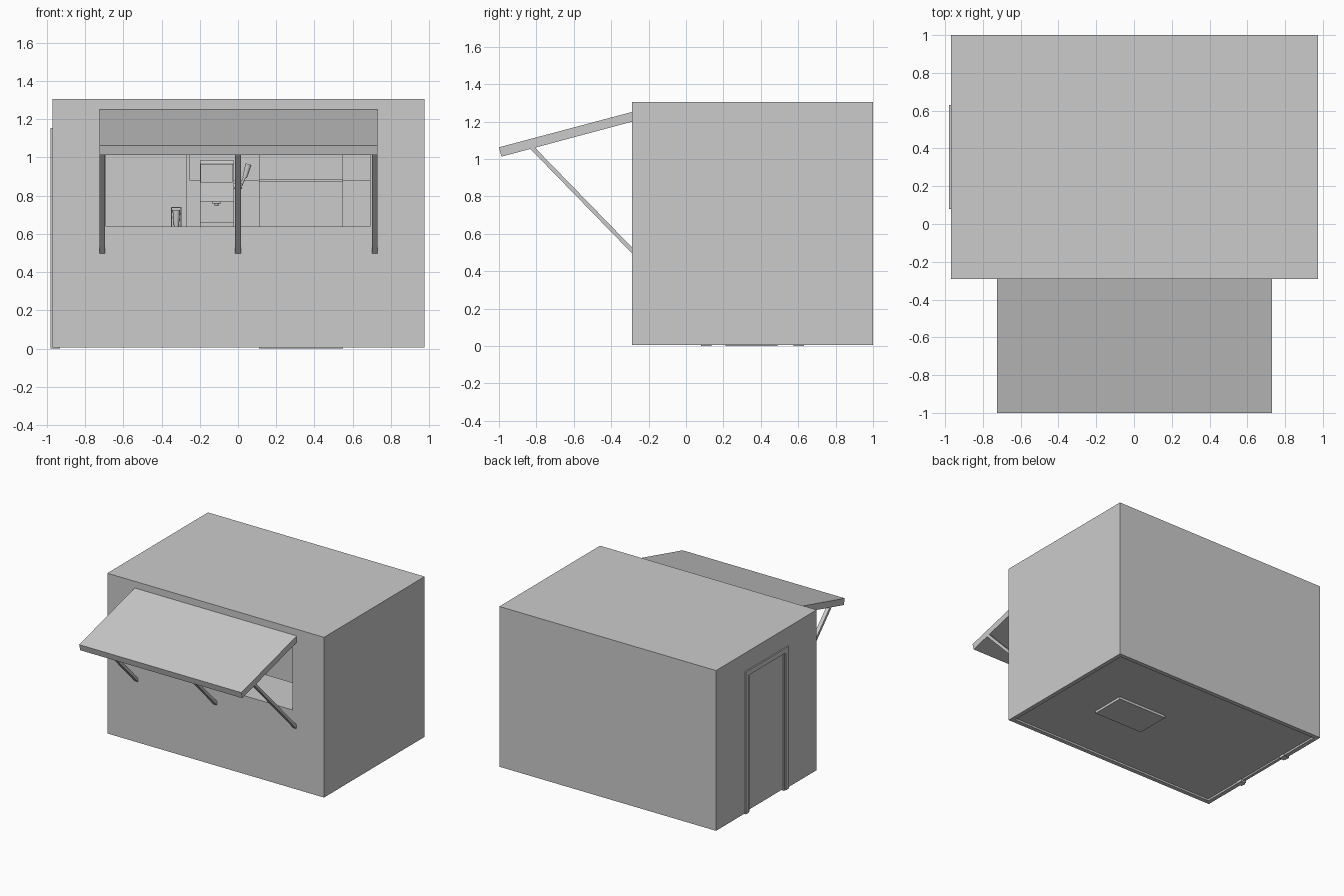
import bpy, bmesh, math
from mathutils import Vector

if "Cube" in bpy.data.objects:
    bpy.data.objects.remove(bpy.data.objects["Cube"])


def finish(name, bm):
    bmesh.ops.recalc_face_normals(bm, faces=bm.faces)
    me = bpy.data.meshes.new(name)
    bm.to_mesh(me)
    bm.free()
    ob = bpy.data.objects.new(name, me)
    bpy.context.collection.objects.link(ob)
    return ob


def box(name, x, y, z):
    """Box from (min, max) pairs."""
    bm = bmesh.new()
    bmesh.ops.create_cube(bm, size=1)
    for v in bm.verts:
        v.co = [r[0] if c < 0 else r[1] for r, c in zip((x, y, z), v.co)]
    return finish(name, bm)


def prism(name, profile, x0, x1):
    """Extrude a y-z profile along x."""
    bm = bmesh.new()
    f = bm.faces.new([bm.verts.new((x0, y, z)) for y, z in profile])
    r = bmesh.ops.extrude_face_region(bm, geom=[f])
    verts = [g for g in r["geom"] if isinstance(g, bmesh.types.BMVert)]
    bmesh.ops.translate(bm, verts=verts, vec=(x1 - x0, 0, 0))
    return finish(name, bm)


def rod(name, a, b, r1, r2, sides=16):
    """Cylinder or cone between two points."""
    a, b = Vector(a), Vector(b)
    bm = bmesh.new()
    bmesh.ops.create_cone(bm, cap_ends=True, segments=sides, radius1=r1, radius2=r2, depth=(b - a).length)
    ob = finish(name, bm)
    ob.location = (a + b) / 2
    ob.rotation_euler = (b - a).to_track_quat('Z', 'Y').to_euler()
    for p in ob.data.polygons:
        p.use_smooth = len(p.vertices) == 4
    return ob


def cut(ob, cutter):
    m = ob.modifiers.new("cut", 'BOOLEAN')
    m.operation = 'DIFFERENCE'
    m.solver = 'EXACT'
    m.object = cutter
    bpy.context.view_layer.objects.active = ob
    bpy.ops.object.modifier_apply(modifier=m.name)
    bpy.data.objects.remove(cutter)


# Hollow shell with serving window and doorway
shell = box("shell", (-.97, .975), (-.29, 1.0), (.005, 1.305))
cut(shell, box("cavity", (-.935, .94), (-.255, .965), (-.1, 1.27)))
cut(shell, box("window_hole", (-.69, .69), (-.4, -.2), (.64, 1.2)))
cut(shell, box("door_hole", (-1.1, -.9), (.12, .59), (-.1, 1.115)))
box("floor", (-.935, .94), (-.255, .965), (.02, .04))

# Door and stepped frame on the left side
box("door", (-.965, -.94), (.12, .59), (.012, 1.115))
for y0, y1, side in ((.08, .12, "front"), (.59, .63, "back")):
    box("door_jamb_" + side, (-.98, -.93), (y0, y1), (0, 1.115))
box("door_lintel", (-.98, -.93), (.08, .63), (1.115, 1.155))
for y0, y1, side in ((.12, .135, "front"), (.575, .59, "back")):
    box("door_stop_" + side, (-.973, -.93), (y0, y1), (0, 1.115))

# Awning flap and its three struts
prism("awning", [(-.285, 1.252), (-1.0, 1.062), (-.987, 1.012), (-.285, 1.2)], -.725, .73)
d = Vector((-.53, .545)).normalized()
n = Vector((d.y, -d.x)) * .011
low, high = Vector((-.283, .505)), Vector((-.825, 1.062))
for i, x in enumerate((-.71, 0, .715)):
    prism("strut_%d" % i, [tuple(p) for p in (low + n, high + n, high - n, low - n)], x - .015, x + .015)

# Serving counter inside the window
box("serving_counter", (-.935, .94), (-.255, .1), (.61, .64))

# Back counter with end panel
box("back_counter", (-.27, .94), (.7, .965), (.04, .88))
box("end_panel", (-.27, -.25), (.7, .965), (.88, 1.27))

# Tall fridge, its feet reaching through the floor
box("fridge_body", (.11, .55), (.225, .49), (0, 1.12))
box("fridge_lower_door", (.11, .55), (.21, .225), (0, .878))
box("fridge_upper_door", (.11, .55), (.21, .225), (.882, 1.12))

# Dispenser: base, back, overhanging head, screen, nozzle and lever
prism("dispenser_body", [(-.2, .64), (.02, .64), (.02, .985), (-.17, .985), (-.19, .965), (-.2, .77),
                         (-.1, .77), (-.1, .66), (-.2, .66)], -.2, -.02)
box("dispenser_screen", (-.185, -.04), (-.212, -.188), (.88, .955))
for z in (.87, .955):
    box("screen_bezel_%d" % (z * 1000), (-.195, -.03), (-.218, -.185), (z, z + .01))
for x in (-.195, -.04):
    box("screen_side_%d" % (-x * 1000), (x, x + .01), (-.218, -.185), (.88, .955))
box("nozzle_plate", (-.135, -.09), (-.17, -.13), (.76, .775))
rod("nozzle", (-.112, -.15, .77), (-.112, -.15, .745), .014, .009)
rod("lever_pivot", (-.025, -.1, .85), (.02, -.1, .85), .016, .016)
rod("lever_arm", (.01, -.1, .84), (.04, -.1, .91), .007, .007)
rod("lever_grip", (.035, -.1, .895), (.055, -.1, .965), .012, .016)

# Cup holder with tapered cup
box("cup_holder_back", (-.35, -.295), (-.13, -.125), (.64, .74))
for x in (-.35, -.3):
    box("cup_holder_side_%d" % (-x * 1000), (x, x + .005), (-.18, -.13), (.64, .74))
box("cup_holder_top", (-.345, -.3), (-.18, -.13), (.735, .74))
rod("cup", (-.3225, -.155, .64), (-.3225, -.155, .725), .013, .02)
